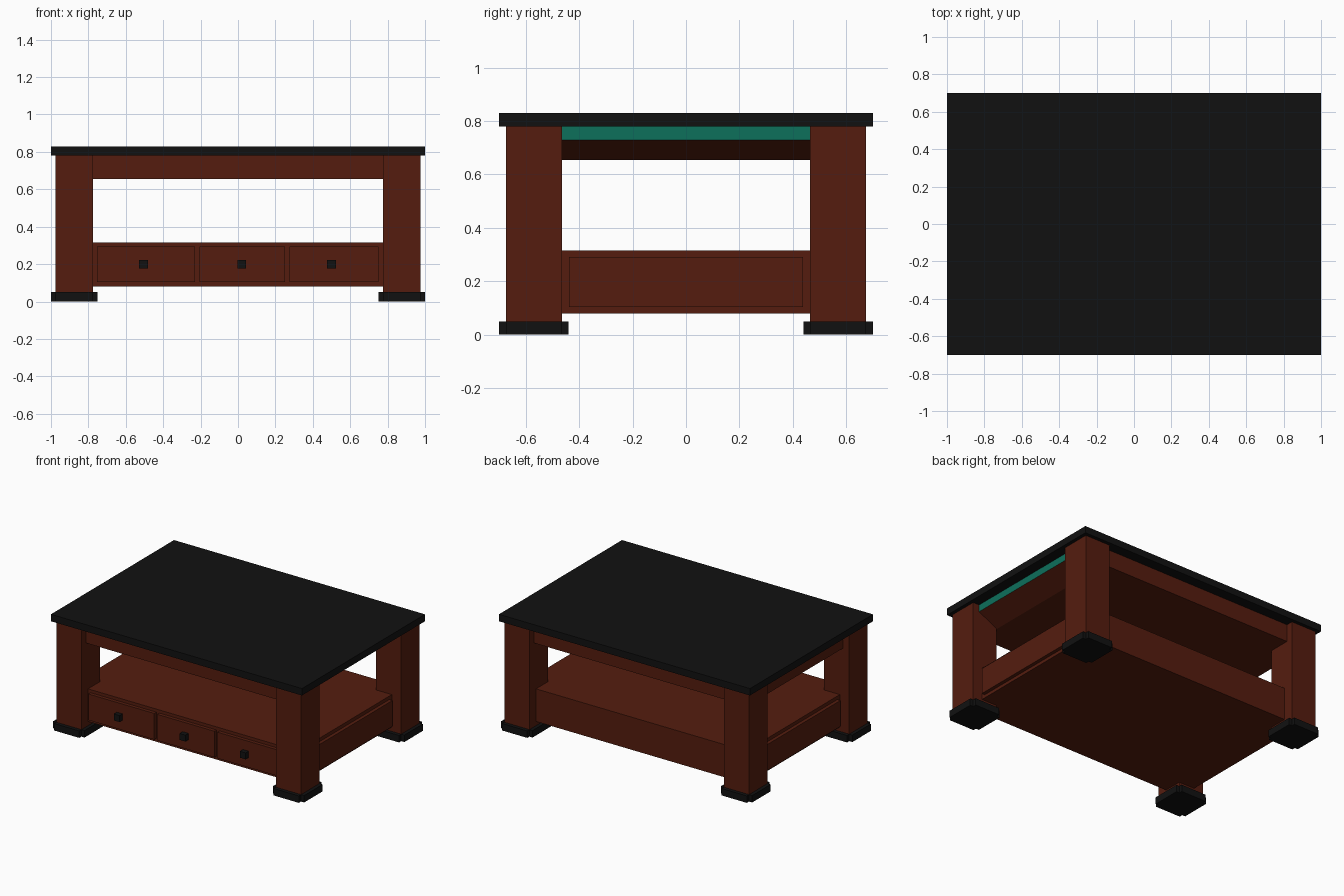
import bpy, bmesh

if "Cube" in bpy.data.objects:
    bpy.data.objects.remove(bpy.data.objects["Cube"])


def material(name, rgb):
    m = bpy.data.materials.new(name)
    m.diffuse_color = (*rgb, 1)
    m.use_nodes = True
    m.node_tree.nodes["Principled BSDF"].inputs["Base Color"].default_value = m.diffuse_color
    return m


WOOD = material("dark_red_wood", (0.09, 0.012, 0.0045))
BLACK = material("black", (0.0056, 0.0056, 0.0056))
TEAL = material("teal", (0.004, 0.16, 0.105))


def prism(name, points, start, length, axis, *mats):
    """Extrude a 2D outline: axis 'z' uses (x, y) points, axis 'y' uses (x, z)."""
    place = (lambda a, b: (a, b, start)) if axis == 'z' else (lambda a, b: (a, start, b))
    bm = bmesh.new()
    face = bm.faces.new([bm.verts.new(place(a, b)) for a, b in points])
    ext = bmesh.ops.extrude_face_region(bm, geom=[face])
    move = (0, 0, length) if axis == 'z' else (0, length, 0)
    bmesh.ops.translate(bm, vec=move, verts=[g for g in ext['geom'] if isinstance(g, bmesh.types.BMVert)])
    bmesh.ops.recalc_face_normals(bm, faces=bm.faces)
    me = bpy.data.meshes.new(name)
    bm.to_mesh(me)
    bm.free()
    for m in mats:
        me.materials.append(m)
    ob = bpy.data.objects.new(name, me)
    bpy.context.collection.objects.link(ob)
    return ob


def box(name, x, y, z, mat):
    outline = [(x[0], y[0]), (x[1], y[0]), (x[1], y[1]), (x[0], y[1])]
    return prism(name, outline, z[0], z[1] - z[0], 'z', mat)


# Table top
box("table_top", (-1, 1), (-0.7, 0.7), (0.78, 0.83), BLACK)

# Legs, with feet whose corners are notched
foot = [(1, .465), (1, .675), (.975, .675), (.975, .70), (.775, .70), (.775, .675),
        (.75, .675), (.75, .465), (.775, .465), (.775, .44), (.975, .44), (.975, .465)]
for sy, row in ((-1, "front"), (1, "back")):
    for sx, side in ((-1, "left"), (1, "right")):
        box(f"{row}_{side}_leg", sorted((sx * .775, sx * .975)),
            sorted((sy * .465, sy * .675)), (0.05, 0.78), WOOD)
        prism(f"{row}_{side}_foot", [(sx * a, sy * b) for a, b in foot], 0, 0.05, 'z', BLACK)

# Apron body under the top: sloped underside and teal strip at the right end
apron = prism("apron", [(-.925, .655), (.775, .655), (.925, .73), (.925, .78), (-.925, .78)],
              -0.625, 1.25, 'y', WOOD, TEAL)
for p in apron.data.polygons:
    if p.normal.x > 0.99:
        p.material_index = 1

# Lower drawer case, also serving as the shelf
box("drawer_case", (-0.9, 0.9), (-0.6, 0.6), (0.08, 0.315), WOOD)

# Raised side panels
for sx, side in ((-1, "left"), (1, "right")):
    box(f"{side}_panel", sorted((sx * .89, sx * .925)), (-0.4375, 0.4375), (0.103, 0.29), WOOD)

# Drawer fronts and square knobs
for i, (x0, x1, kx) in enumerate(((-.755, -.23, -.505), (-.205, .25, .02), (.275, .75, .5))):
    box(f"drawer_front_{i + 1}", (x0, x1), (-0.625, -0.59), (0.105, 0.293), WOOD)
    box(f"drawer_knob_{i + 1}", (kx - .023, kx + .023), (-0.66, -0.62), (0.177, 0.223), BLACK)
